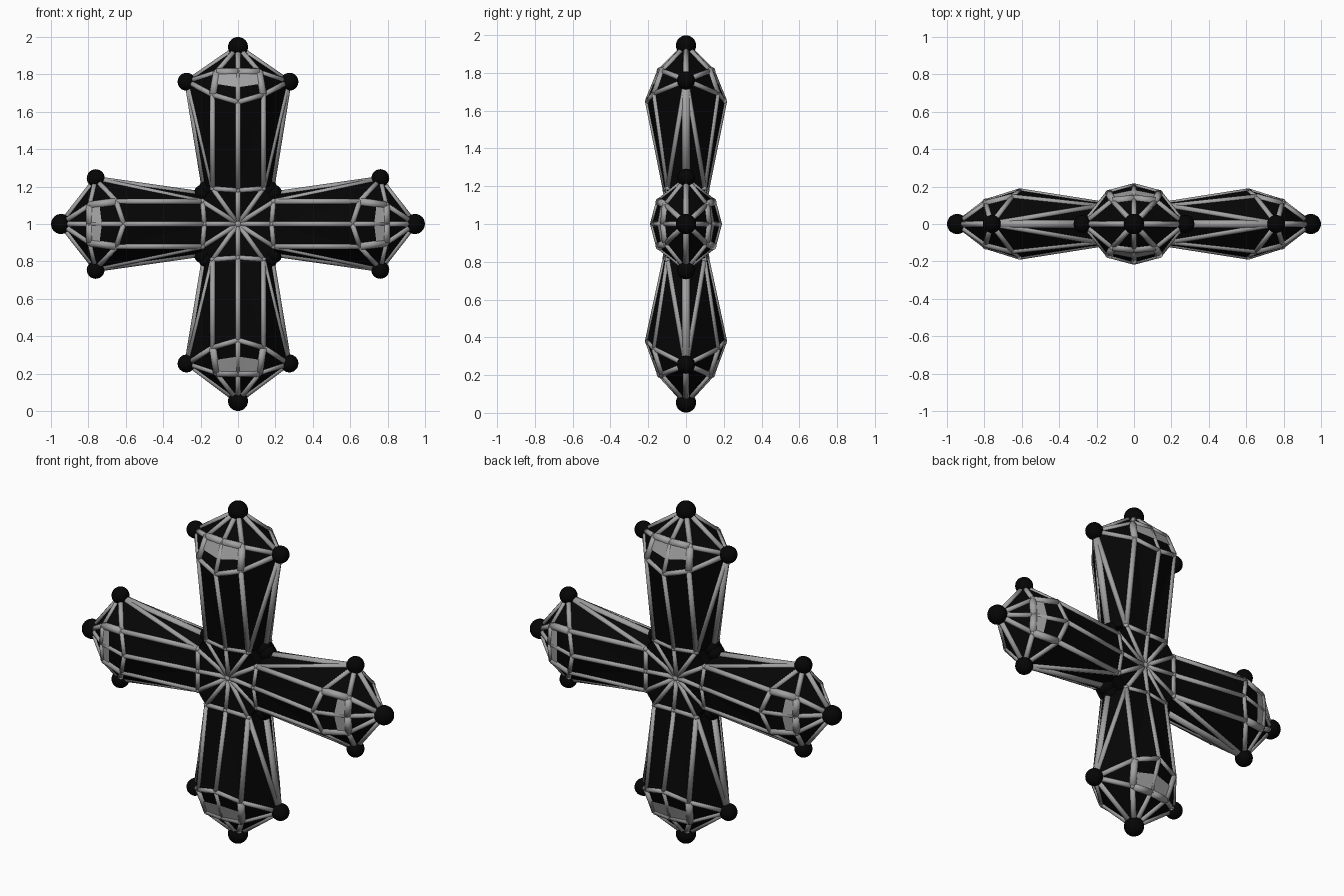
import bpy, bmesh, math
from mathutils import Vector, Matrix

if "Cube" in bpy.data.objects:
    bpy.data.objects.remove(bpy.data.objects["Cube"])


def material(name, value):
    m = bpy.data.materials.new(name)
    m.diffuse_color = (value, value, value, 1)
    m.use_nodes = True
    m.node_tree.nodes["Principled BSDF"].inputs["Base Color"].default_value = m.diffuse_color
    return m


BLACK = material("black", 0.0015)
GREY = material("grey", 0.36)


def finish(bm, name, mat, smooth):
    me = bpy.data.meshes.new(name)
    bmesh.ops.recalc_face_normals(bm, faces=bm.faces[:])
    for f in bm.faces:
        f.smooth = smooth
    bm.to_mesh(me)
    bm.free()
    ob = bpy.data.objects.new(name, me)
    bpy.context.collection.objects.link(ob)
    me.materials.append(mat)
    return ob


def ball(bm, p, r, sub=2):
    bmesh.ops.create_icosphere(bm, subdivisions=sub, radius=r, matrix=Matrix.Translation(p))


def rod(bm, a, b, r):
    d = b - a
    if d.length < 1e-4:
        return
    m = Matrix.Translation((a + b) / 2) @ d.to_track_quat('Z', 'Y').to_matrix().to_4x4()
    bmesh.ops.create_cone(bm, cap_ends=True, segments=8, radius1=r, radius2=r, depth=d.length, matrix=m)


# One quarter of an arm: (along, across, depth); mirrored twice
FACES = ["ABE", "AED", "BFE", "BCF", "DEG", "DGK", "EFG", "GFH", "KGH"]
WIRES = ["AD", "BE", "BF", "CF", "DE", "EF", "DK", "EG", "GK", "FG", "FH", "GH", "KH", "AB"]
RADII = {"EG": 0.022, "GK": 0.022, "CF": 0.022}
SIGNS = [(1, 1), (-1, 1), (1, -1), (-1, -1)]


def arm_points(kind):
    s, d, k, f = {"top": (1, 1, 0, 0.76), "bottom": (1, 1, 0.03, 0.745), "side": (0.89, 0.87, 0.04, 0.76)}[kind]
    return {"A": (0.18, 0, 0.115), "B": (0.19, 0.14 * s, 0.10), "C": (0.2, 0.185 * s, 0),
            "D": (0.65 - k, 0, 0.21 * d), "E": (0.69 - k, 0.14 * s, 0.172 * d),
            "F": (f, 0.275 * s, 0), "G": (0.81 - k / 2, 0.12 * s, 0.13 * d),
            "K": (0.81 - k / 2, 0, 0.145 * d), "H": (0.945, 0, 0)}


def place(p, angle, sv=1, sy=1, sink=0.0):
    u, v, y = p
    size = math.hypot(v, y)
    k = 1 - sink / size if size > sink else 1
    v, y = v * sv * k, y * sy * k
    c, s = math.cos(angle), math.sin(angle)
    return Vector((u * c - v * s, y, 1 + u * s + v * c))


def arm(name, angle, kind):
    pts = arm_points(kind)
    body, frame, balls = bmesh.new(), bmesh.new(), bmesh.new()
    done = set()
    band = 0.35 if kind == "side" else 0.5
    for sv, sy in SIGNS:
        q = {n: place(p, angle, sv, sy) for n, p in pts.items()}
        for f in FACES:
            body.faces.new([body.verts.new(q[n]) for n in f])
        for w in WIRES:
            r = RADII.get(w, 0.015)
            a, b = (place(pts[n], angle, sv, sy, r * 0.5) for n in w)
            key = tuple(round(c, 3) + 0.0 for c in (*a, *b))
            if key not in done:
                done.add(key)
                rod(frame, a, b, r)
        for n in "DEGK":
            ball(frame, place(pts[n], angle, sv, sy, 0.008), 0.02 if n in "GK" else 0.015, 1)
        # grey crown band, a thin plate on the outer bulge
        lift = Vector((0, 0.006 * sy, 0))
        plate = [q["G"], q["K"], q["K"].lerp(q["D"], band), q["G"].lerp(q["E"], band)]
        v = [frame.verts.new(p + lift) for p in plate]
        frame.faces.new((v[0], v[1], v[2]))
        frame.faces.new((v[0], v[2], v[3]))
    bmesh.ops.remove_doubles(body, verts=body.verts[:], dist=1e-4)
    bmesh.ops.holes_fill(body, edges=[e for e in body.edges if e.is_boundary], sides=0)
    # three tip balls
    ball(balls, place(pts["H"], angle), 0.054, 3)
    for sv in (1, -1):
        ball(balls, place(pts["F"], angle, sv), 0.048, 3)
    finish(body, name + "_body", BLACK, False)
    finish(frame, name + "_frame", GREY, True)
    finish(balls, name + "_balls", BLACK, True)


ARMS = [("right_arm", "side"), ("top_arm", "top"), ("left_arm", "side"), ("bottom_arm", "bottom")]
for i, (n, kind) in enumerate(ARMS):
    arm(n, i * math.pi / 2, kind)

# Central hub: shallow dished fans with radiating spokes, and diagonal knobs
hub, spokes, knobs = bmesh.new(), bmesh.new(), bmesh.new()
for sy in (1, -1):
    apex = Vector((0, 0.085 * sy, 1))
    ring, rim = [], []
    for i, (_, kind) in enumerate(ARMS):
        pts, a = arm_points(kind), i * math.pi / 2
        for n, sv in (("B", -1), ("A", 1), ("B", 1)):
            p = place(pts[n], a, sv, sy)
            ring.append(p)
            rim.append(Vector((p.x, 0, p.z)))
            rod(spokes, apex, place(pts[n], a, sv, sy, 0.006), 0.014)
            ball(spokes, place(pts[n], a, sv, sy, 0.006), 0.018, 1)
    for j in range(len(ring)):
        k = (j + 1) % len(ring)
        hub.faces.new([hub.verts.new(p) for p in (apex, ring[j], ring[k])])
        hub.faces.new([hub.verts.new(p) for p in (ring[j], rim[j], rim[k], ring[k])])
    ball(spokes, apex, 0.022, 2)
bmesh.ops.remove_doubles(hub, verts=hub.verts[:], dist=1e-4)
for i in range(4):
    a = i * math.pi / 2
    for u, v in ((0.19, 0.165), (0.165, 0.19)):
        ball(knobs, place((u, v, 0), a), 0.045, 3)
finish(hub, "hub_body", BLACK, False)
finish(spokes, "hub_spokes", GREY, True)
finish(knobs, "hub_knobs", BLACK, True)
